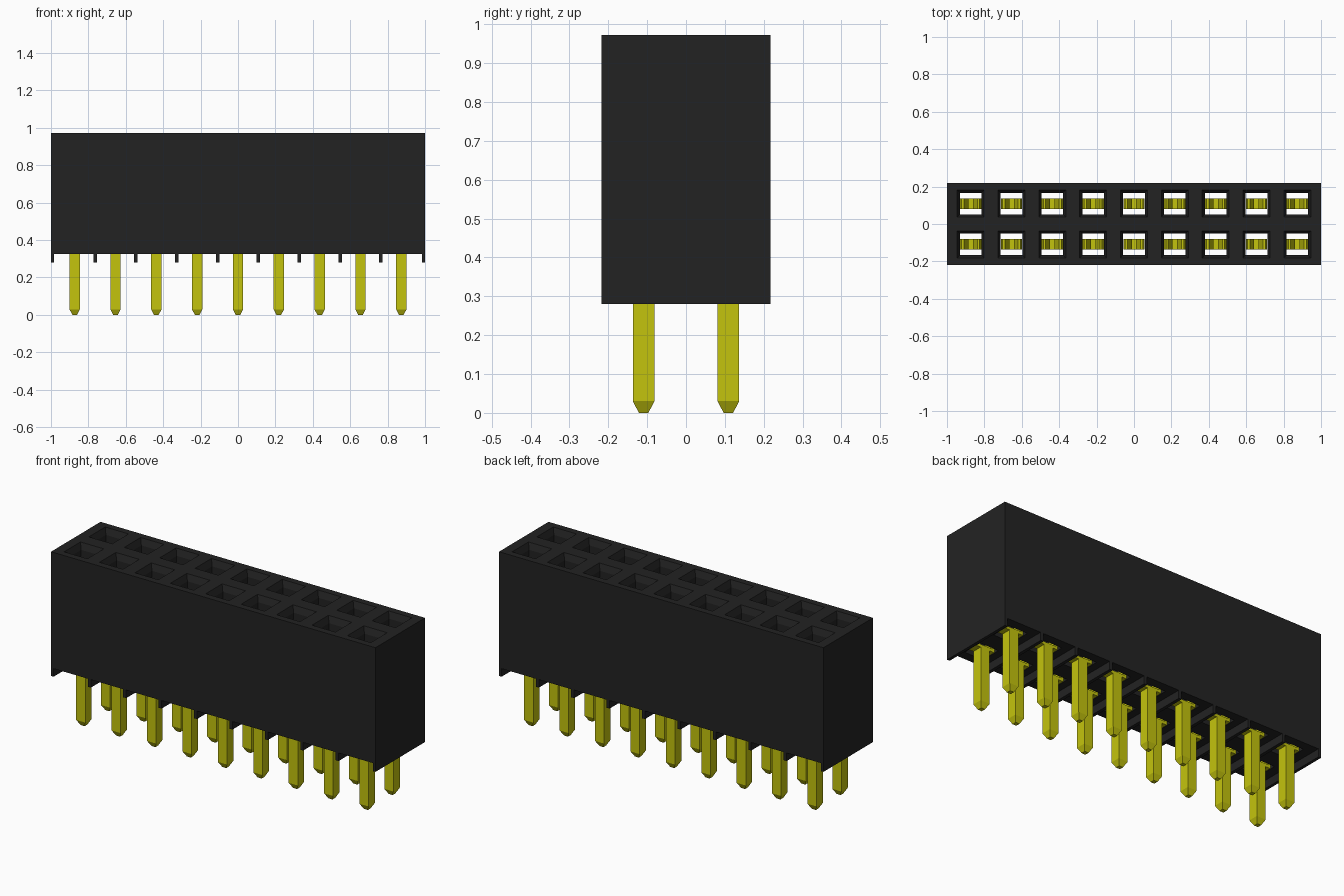
import bpy, bmesh

cube = bpy.data.objects.get("Cube")
if cube:
    bpy.data.objects.remove(cube)

COLS, PITCH = 9, 0.2183
TOP, BASE, FOOT = 0.972, 0.325, 0.28
HALF_X, HALF_Y = 1.0, 0.218
ROWS_Y = (-0.109, 0.109)
COLS_X = [(i - (COLS - 1) / 2) * PITCH for i in range(COLS)]


def material(name, rgb, rough):
    m = bpy.data.materials.new(name)
    m.use_nodes = True
    m.diffuse_color = (*rgb, 1)
    b = m.node_tree.nodes["Principled BSDF"]
    b.inputs["Base Color"].default_value = (*rgb, 1)
    b.inputs["Roughness"].default_value = rough
    return m


black = material("black plastic", (0.0165, 0.0165, 0.0165), 0.6)
gold = material("yellow gold", (0.55, 0.55, 0.004), 0.4)


def finish(bm, name, mat):
    bmesh.ops.remove_doubles(bm, verts=bm.verts, dist=1e-5)
    bmesh.ops.recalc_face_normals(bm, faces=bm.faces)
    me = bpy.data.meshes.new(name)
    bm.to_mesh(me)
    bm.free()
    me.materials.append(mat)
    return me


def add_object(name, mesh, loc=(0, 0, 0)):
    ob = bpy.data.objects.new(name, mesh)
    ob.location = loc
    bpy.context.collection.objects.link(ob)
    return ob


def ring(bm, x0, x1, y0, y1, z):
    return [bm.verts.new((x, y, z)) for x, y in ((x0, y0), (x1, y0), (x1, y1), (x0, y1))]


def bridge(bm, a, b):
    for i in range(4):
        j = (i + 1) % 4
        bm.faces.new((a[i], a[j], b[j], b[i]))


def box(bm, x0, x1, y0, y1, z0, z1):
    a, b = ring(bm, x0, x1, y0, y1, z0), ring(bm, x0, x1, y0, y1, z1)
    bridge(bm, a, b)
    bm.faces.new(a)
    bm.faces.new(b)


# Housing: one cell per socket, with a chamfered mouth and a through hole
bm = bmesh.new()
MOUTH, HOLE = 0.072, 0.058
for i, cx in enumerate(COLS_X):
    x0 = -HALF_X if i == 0 else cx - PITCH / 2
    x1 = HALF_X if i == COLS - 1 else cx + PITCH / 2
    for cy in ROWS_Y:
        y0, y1 = sorted((0, 2 * cy))

        def square(h, z):
            return ring(bm, cx - h, cx + h, cy - h, cy + h, z)

        top, bottom = ring(bm, x0, x1, y0, y1, TOP), ring(bm, x0, x1, y0, y1, BASE)
        rings = [top, square(MOUTH, TOP), square(HOLE, TOP - 0.035), square(HOLE, BASE), bottom]
        for a, b in zip(rings, rings[1:]):
            bridge(bm, a, b)
        # Outer walls only where the cell meets the outside
        sides = (cy < 0, i == COLS - 1, cy > 0, i == 0)
        for k in range(4):
            if sides[k]:
                j = (k + 1) % 4
                bm.faces.new((bottom[k], bottom[j], top[j], top[k]))
add_object("housing", finish(bm, "housing", black))

# Standoff ribs under the housing, between the columns and at both ends
bm = bmesh.new()
for i in range(COLS - 1):
    x = COLS_X[i] + PITCH / 2
    box(bm, x - 0.009, x + 0.009, -HALF_Y, HALF_Y, FOOT, BASE)
for s in (-1, 1):
    xs = sorted((s * HALF_X, s * (HALF_X - 0.016)))
    box(bm, *xs, -HALF_Y, HALF_Y, FOOT, BASE)
add_object("standoff_ribs", finish(bm, "standoff_ribs", black))

# Contact: pointed square pin, base plate and two sprung leaves
bm = bmesh.new()
P = 0.028
levels = [ring(bm, -h, h, -h, h, z) for h, z in ((0.012, 0), (P, 0.03), (P, BASE + 0.002))]
bm.faces.new(levels[0])
bm.faces.new(levels[-1])
for a, b in zip(levels, levels[1:]):
    bridge(bm, a, b)
box(bm, -0.057, 0.057, -P, P, BASE + 0.002, BASE + 0.018)
LEAF = [(0.045, BASE + 0.018), (0.045, 0.45), (0.012, 0.72), (0.012, 0.75), (0.036, 0.82)]
THICK = 0.012
for s in (-1, 1):
    outline = LEAF + [(x + THICK, z) for x, z in reversed(LEAF)]
    a, b = [[bm.verts.new((s * x, y, z)) for x, z in outline] for y in (-P, P)]
    n = len(LEAF)
    for k in range(2 * n):
        j = (k + 1) % (2 * n)
        bm.faces.new((a[k], a[j], b[j], b[k]))
    for side in (a, b):
        for k in range(n - 1):
            bm.faces.new((side[k], side[k + 1], side[2 * n - 2 - k], side[2 * n - 1 - k]))
contact = finish(bm, "contact", gold)

for row, y in zip(("front", "back"), ROWS_Y):
    for i, x in enumerate(COLS_X):
        add_object(f"{row}_contact_{i + 1}", contact, (x, y, 0))
